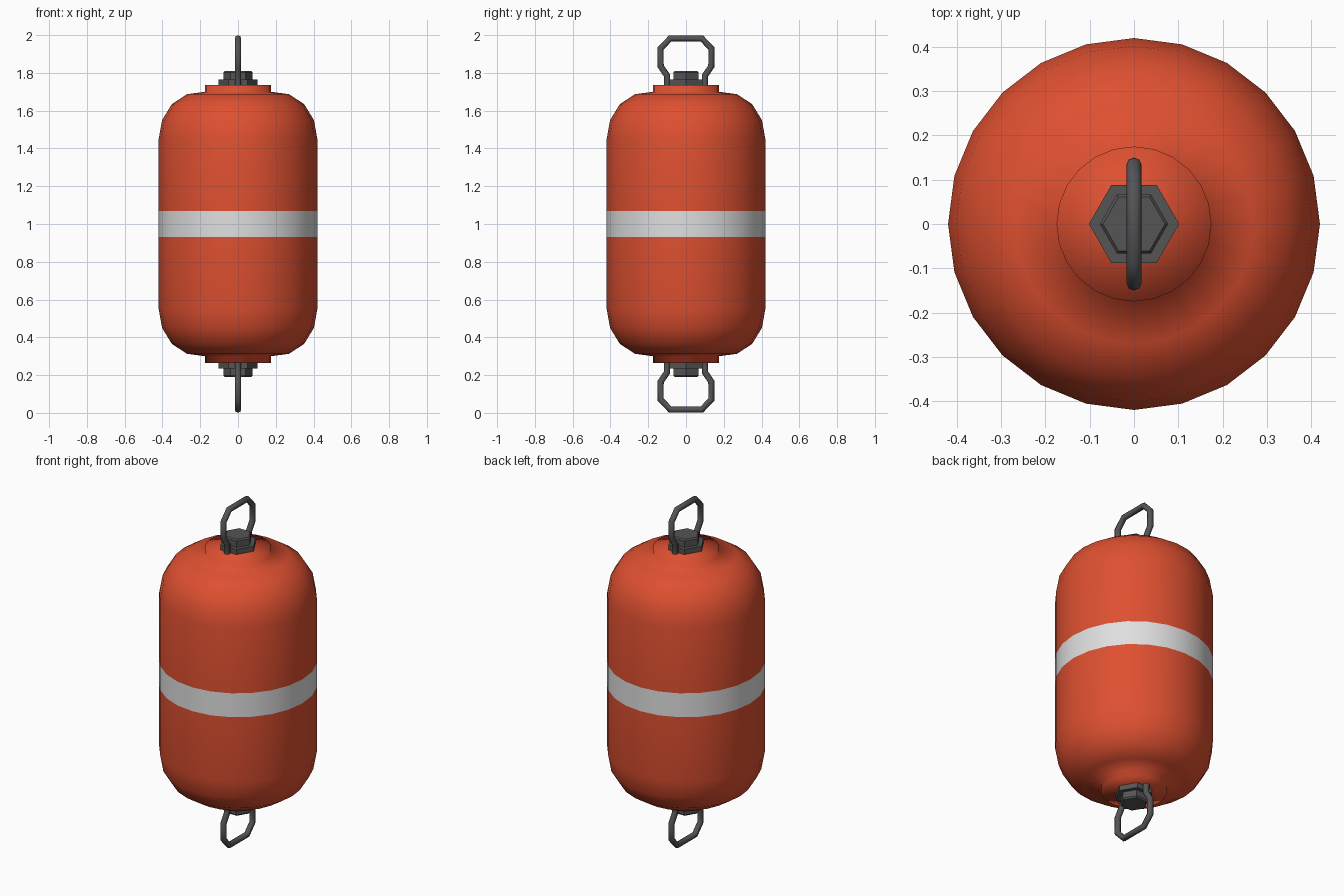
import bpy, bmesh, math

cube = bpy.data.objects.get("Cube")
if cube:
    bpy.data.objects.remove(cube, do_unlink=True)


def material(name, rgb):
    m = bpy.data.materials.new(name)
    m.use_nodes = True
    m.diffuse_color = (*rgb, 1)
    m.node_tree.nodes["Principled BSDF"].inputs["Base Color"].default_value = (*rgb, 1)
    return m


ORANGE = material("orange", (0.73, 0.08, 0.03))
WHITE = material("stripe_white", (0.74, 0.74, 0.74))
STEEL = material("dark_steel", (0.09, 0.09, 0.09))


def lathe(name, profile, sides, mats):
    """Revolve (radius, z) points around z; a zero radius becomes a pole."""
    bm = bmesh.new()
    rings = []
    for r, z in profile:
        if r == 0:
            rings.append([bm.verts.new((0, 0, z))] * sides)
        else:
            angles = [math.tau * i / sides for i in range(sides)]
            rings.append([bm.verts.new((r * math.cos(a), r * math.sin(a), z)) for a in angles])
    for low, high in zip(rings, rings[1:]):
        for i in range(sides):
            j = (i + 1) % sides
            corners = dict.fromkeys((low[i], low[j], high[j], high[i]))
            bm.faces.new(list(corners))
    bmesh.ops.recalc_face_normals(bm, faces=bm.faces[:])
    mesh = bpy.data.meshes.new(name)
    bm.to_mesh(mesh)
    bm.free()
    for m in mats:
        mesh.materials.append(m)
    obj = bpy.data.objects.new(name, mesh)
    bpy.context.collection.objects.link(obj)
    return obj


def flip(points):
    return [(p, 2 - z) for p, z in points]


# Rounded float body with end collars and a painted middle stripe
upper = [(0.42, 1.07), (0.42, 1.45), (0.402, 1.55), (0.35, 1.635), (0.27, 1.687),
         (0.175, 1.70), (0.175, 1.735), (0, 1.735)]
body = lathe("float_body", flip(upper)[::-1] + upper, 24, [ORANGE, WHITE])
for face in body.data.polygons:
    face.use_smooth = True
    face.material_index = int(abs(face.center.z - 1) < 0.05)

# Hex fittings and shackle loops, the same at both ends
flange = [(0, 1.73), (0.102, 1.73), (0.102, 1.765), (0, 1.765)]
nut = [(0, 1.76), (0.077, 1.76), (0.077, 1.802), (0.07, 1.81), (0, 1.81)]
half_loop = [(0.1, 1.73), (0.1, 1.785), (0.134, 1.835), (0.134, 1.93), (0.083, 1.983)]
loop = half_loop + [(-y, z) for y, z in reversed(half_loop)]

for end, place in (("top", lambda p: p), ("bottom", flip)):
    lathe(end + "_flange", place(flange), 6, [STEEL])
    lathe(end + "_nut", place(nut), 6, [STEEL])

    curve = bpy.data.curves.new(end + "_loop", "CURVE")
    curve.dimensions = "3D"
    curve.bevel_depth = 0.017
    curve.bevel_resolution = 2
    curve.use_fill_caps = True
    spline = curve.splines.new("POLY")
    spline.points.add(len(loop) - 1)
    for point, (y, z) in zip(spline.points, place(loop)):
        point.co = (0, y, z, 1)
    curve.materials.append(STEEL)
    obj = bpy.data.objects.new(end + "_loop", curve)
    bpy.context.collection.objects.link(obj)
    bpy.ops.object.select_all(action="DESELECT")
    obj.select_set(True)
    bpy.context.view_layer.objects.active = obj
    bpy.ops.object.convert(target="MESH")
    bpy.ops.object.shade_smooth_by_angle(angle=math.radians(50))
